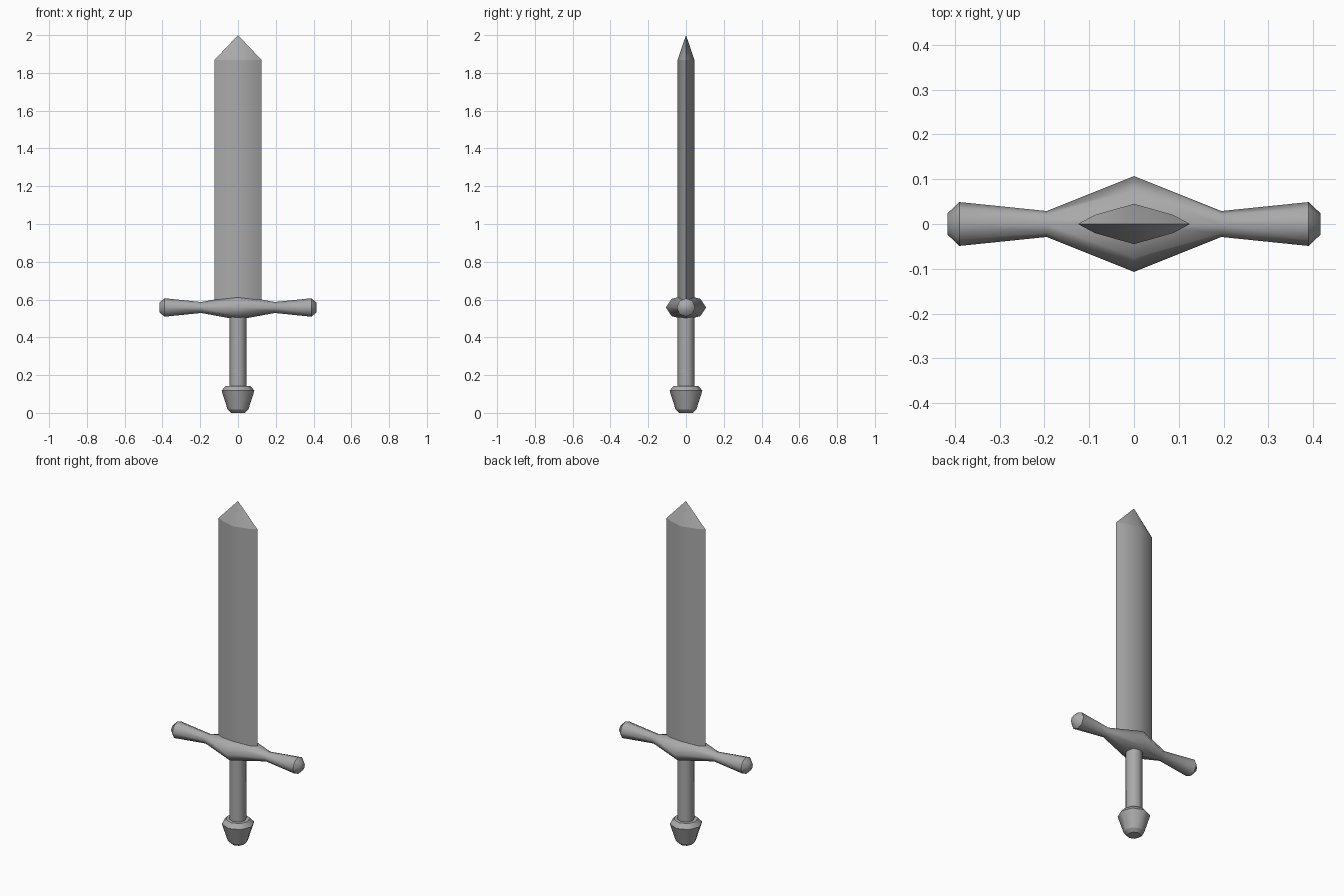
import bpy, bmesh
from math import cos, sin, pi, radians

if "Cube" in bpy.data.objects:
    bpy.data.objects.remove(bpy.data.objects["Cube"])

steel = bpy.data.materials.new("dark_grey")
steel.diffuse_color = (0.4, 0.4, 0.4, 1)
steel.use_nodes = True
steel.node_tree.nodes["Principled BSDF"].inputs["Base Color"].default_value = steel.diffuse_color


def octagon(a, b):
    return [(a * cos(i * pi / 4), b * sin(i * pi / 4)) for i in range(8)]


def loft(name, rings, creases=()):
    """Skin equal-length rings of 3D points, cap the ends, keep some rings sharp."""
    bm = bmesh.new()
    rows = [[bm.verts.new(p) for p in ring] for ring in rings]
    n = len(rows[0])
    for lo, hi in zip(rows, rows[1:]):
        for i in range(n):
            j = (i + 1) % n
            bm.faces.new((lo[i], lo[j], hi[j], hi[i]))
    bm.faces.new(rows[0][::-1])
    bm.faces.new(rows[-1])
    for c in creases:
        for i in range(n):
            bm.edges.get((rows[c][i], rows[c][(i + 1) % n])).smooth = False
    bmesh.ops.remove_doubles(bm, verts=bm.verts, dist=1e-4)
    bmesh.ops.recalc_face_normals(bm, faces=bm.faces)
    mesh = bpy.data.meshes.new(name)
    bm.to_mesh(mesh)
    bm.free()
    mesh.materials.append(steel)
    obj = bpy.data.objects.new(name, mesh)
    bpy.context.collection.objects.link(obj)
    bpy.ops.object.select_all(action='DESELECT')
    obj.select_set(True)
    bpy.context.view_layer.objects.active = obj
    bpy.ops.object.shade_smooth_by_angle(angle=radians(70), keep_sharp_edges=True)
    return obj


def turned(name, profile, creases=()):
    """Eight-sided part around z from (radius, height) pairs."""
    return loft(name, [[(x, y, z) for x, y in octagon(r, r)] for r, z in profile],
                creases)


# Blade: flattened diamond section, drawn to a point
section = [(0.125, 0), (0.088, 0.02), (0, 0.045), (-0.088, 0.02),
           (-0.125, 0), (-0.088, -0.02), (0, -0.045), (0.088, -0.02)]
loft("blade", [[(x * s, y * s, z) for x, y in section]
               for s, z in ((1, 0.56), (1, 1.868), (0.0001, 2.0))], creases=[1])

# Crossguard: eight-sided sections along x (position, half depth, half height)
half = [(0.195, 0.029, 0.029), (0.39, 0.049, 0.049), (0.416, 0.024, 0.024)]
stations = [(-x, a, b) for x, a, b in reversed(half)] + [(0, 0.107, 0.065)] + half
loft("crossguard", [[(x, y, 0.558 + z) for y, z in octagon(a, b)]
                    for x, a, b in stations], creases=[1, 5])

# Grip and pommel
turned("grip", [(0.045, 0.12), (0.045, 0.54)])
turned("pommel", [(0.036, 0.0), (0.055, 0.018), (0.087, 0.118), (0.065, 0.143)],
       creases=[0, 1, 2, 3])
